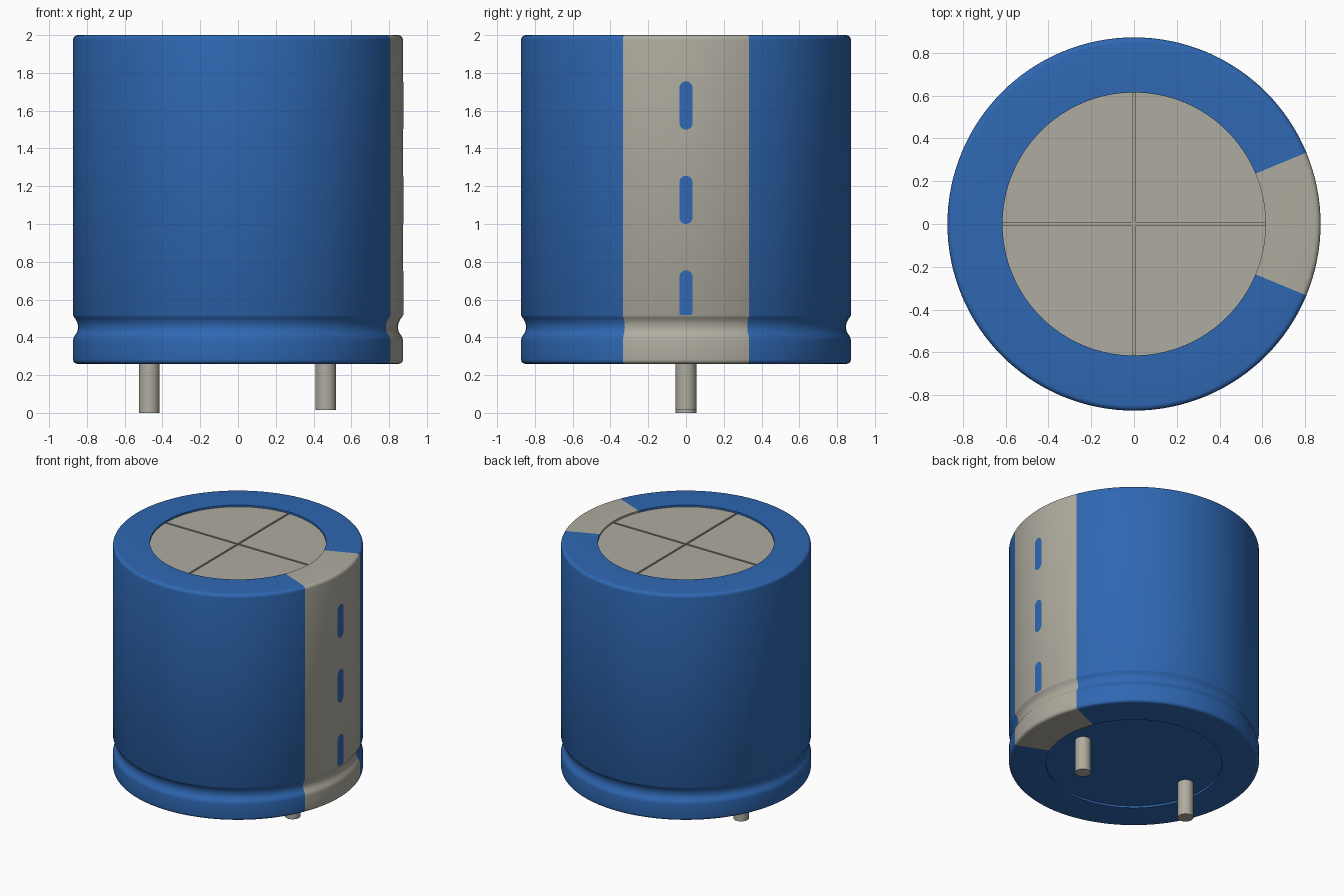
import bpy, bmesh, math

cube = bpy.data.objects.get("Cube")
if cube:
    bpy.data.objects.remove(cube, do_unlink=True)

SEG = 128          # divisions around the can
R = 0.873          # sleeve radius
RIM = 0.615        # radius of the openings in the sleeve
STRIPE = math.radians(22.5)


def material(name, rgb):
    m = bpy.data.materials.new(name)
    m.use_nodes = True
    m.diffuse_color = (*rgb, 1)
    m.node_tree.nodes["Principled BSDF"].inputs["Base Color"].default_value = (*rgb, 1)
    return m


blue = material("sleeve blue", (0.028, 0.138, 0.45))
grey = material("warm grey", (0.43, 0.415, 0.35))


def finish(name, bm, mats, smooth=True):
    me = bpy.data.meshes.new(name)
    bm.to_mesh(me)
    bm.free()
    for m in mats:
        me.materials.append(m)
    ob = bpy.data.objects.new(name, me)
    bpy.context.collection.objects.link(ob)
    if smooth:
        bpy.ops.object.select_all(action='DESELECT')
        ob.select_set(True)
        bpy.context.view_layer.objects.active = ob
        bpy.ops.object.shade_smooth_by_angle(angle=math.radians(32))
    return ob


def lathe(profile):
    """Revolve (radius, z) points, listed bottom to top on the outside."""
    bm = bmesh.new()
    rings = [[bm.verts.new((r * math.cos(2 * math.pi * i / SEG),
                            r * math.sin(2 * math.pi * i / SEG), z))
              for i in range(SEG)] for r, z in profile]
    for a, b in zip(rings, rings[1:]):
        for i in range(SEG):
            j = (i + 1) % SEG
            bm.faces.new((a[i], a[j], b[j], b[i]))
    return bm


def fillet(cx, cz, r, start, end, n=5):
    return [(cx + r * math.cos(math.radians(start + (end - start) * k / n)),
             cz + r * math.sin(math.radians(start + (end - start) * k / n)))
            for k in range(n + 1)]


# Sleeve: rounded can with a crimped groove and a polarity stripe
profile = [(RIM, 0.275), (RIM, 0.26)]
profile += fillet(R - 0.022, 0.282, 0.022, -90, 0)
profile += [(R, 0.385), (0.871, 0.396), (0.866, 0.407), (0.857, 0.42),
            (0.850, 0.434), (0.847, 0.45), (0.848, 0.466), (0.852, 0.482),
            (0.860, 0.497), (0.868, 0.507), (R, 0.516)]
profile += fillet(R - 0.025, 1.975, 0.025, 0, 90)
profile += [(RIM, 2.0), (RIM, 1.975)]
bm = lathe(profile)
for f in bm.faces:
    c = f.calc_center_median()
    f.material_index = 1 if abs(math.atan2(c.y, c.x)) < STRIPE else 0
finish("sleeve", bm, [blue, grey])


# Base plate and the floor under the scored lid
def disc(name, z, mat, up):
    bm = bmesh.new()
    bmesh.ops.create_circle(bm, cap_ends=True, segments=SEG, radius=RIM)
    for v in bm.verts:
        v.co.z = z
    bm.normal_update()
    for f in bm.faces:
        if (f.normal.z > 0) != up:
            f.normal_flip()
    return finish(name, bm, [mat], smooth=False)


disc("base_plate", 0.275, blue, False)
disc("lid_floor", 1.975, grey, True)

# Lid: four quarter plates separated by a cross-shaped score
bm = bmesh.new()
h = 0.007
a0 = math.asin(h / RIM)
for q in range(4):
    turn = q * math.pi / 2
    pts = [(h, h)]
    for k in range(33):
        a = a0 + (math.pi / 2 - 2 * a0) * k / 32
        pts.append((RIM * math.cos(a), RIM * math.sin(a)))
    c, s = math.cos(turn), math.sin(turn)
    face = bm.faces.new([bm.verts.new((x * c - y * s, x * s + y * c, 1.975))
                         for x, y in pts])
    out = bmesh.ops.extrude_face_region(bm, geom=[face])
    for v in out["geom"]:
        if isinstance(v, bmesh.types.BMVert):
            v.co.z = 1.986
bmesh.ops.recalc_face_normals(bm, faces=bm.faces)
finish("lid_quarters", bm, [grey], smooth=False)

# Minus marks: thin curved slots on the stripe
W = 0.035


def minus_mark(name, z0, z1, flat_bottom=False):
    rows = []
    for k in range(9):                       # lower round end
        a = math.pi / 2 * k / 8
        rows.append((W * math.sin(a), z0 + W - W * math.cos(a)))
    if flat_bottom:
        rows = [(W * 0.8, z0), (W, z0 + 0.012)]
    for k in range(9):                       # upper round end
        a = math.pi / 2 * k / 8
        rows.append((W * math.cos(a), z1 - W + W * math.sin(a)))
    bm = bmesh.new()
    grid = []
    for w, z in rows:
        ys = [max(w, 1e-4) * t for t in (-1, -0.5, 0, 0.5, 1)]
        grid.append([bm.verts.new((math.sqrt((R + 0.002) ** 2 - y * y), y, z))
                     for y in ys])
    for lo, hi in zip(grid, grid[1:]):
        for i in range(4):
            bm.faces.new((lo[i], lo[i + 1], hi[i + 1], hi[i]))
    finish(name, bm, [blue])


minus_mark("minus_mark_top", 1.50, 1.755)
minus_mark("minus_mark_middle", 1.00, 1.255)
minus_mark("minus_mark_bottom", 0.517, 0.755, True)

# Terminal pins, one slightly shorter
for name, x, z0 in (("right_pin", -0.47, 0.0), ("left_pin", 0.465, 0.015)):
    bm = bmesh.new()
    bmesh.ops.create_cone(bm, cap_ends=True, segments=32, radius1=0.055,
                          radius2=0.055, depth=0.28 - z0)
    bmesh.ops.translate(bm, verts=bm.verts, vec=(x, 0, (0.28 + z0) / 2))
    finish(name, bm, [grey])
